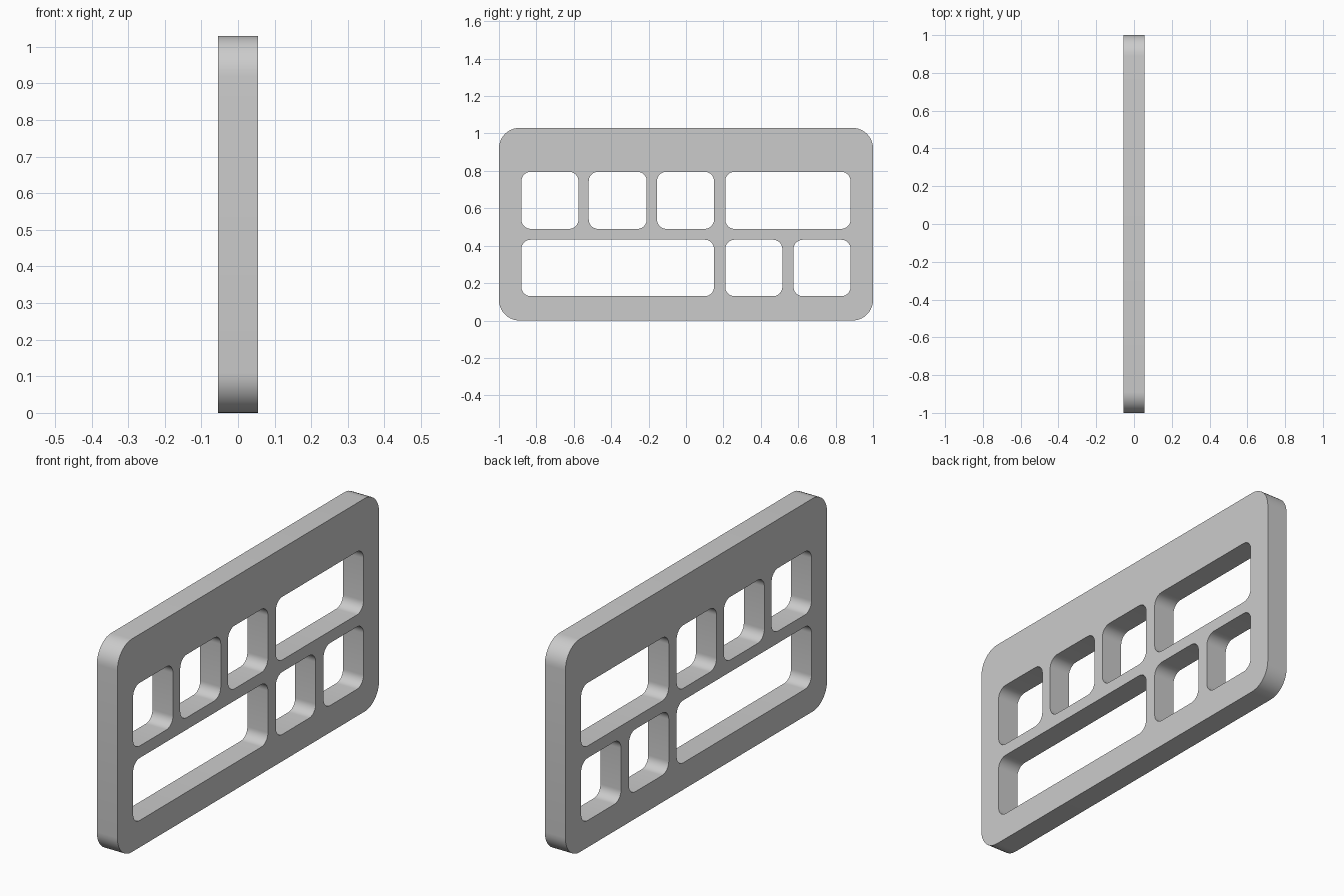
import bpy
import bmesh
from math import cos, sin, pi
from mathutils import Matrix

cube = bpy.data.objects.get("Cube")
if cube:
    bpy.data.objects.remove(cube, do_unlink=True)

THICKNESS = 0.11
HEIGHT = 1.03

grey = bpy.data.materials.new("plain_grey")
grey.use_nodes = True
colour = (0.6, 0.6, 0.6, 1)
grey.diffuse_color = colour
grey.node_tree.nodes["Principled BSDF"].inputs["Base Color"].default_value = colour


def rounded_outline(curve, left, right, bottom, top, radius, steps=10):
    """Add a closed rounded rectangle to a flat curve."""
    corners = [(right - radius, top - radius), (left + radius, top - radius),
               (left + radius, bottom + radius), (right - radius, bottom + radius)]
    points = []
    for quarter, (cx, cy) in enumerate(corners):
        for i in range(steps + 1):
            a = (quarter + i / steps) * pi / 2
            points.append((cx + radius * cos(a), cy + radius * sin(a), 0, 1))
    spline = curve.splines.new("POLY")
    spline.points.add(len(points) - 1)
    for point, co in zip(spline.points, points):
        point.co = co
    spline.use_cyclic_u = True


# Plate outline with its two rows of openings
curve = bpy.data.curves.new("plate_profile", "CURVE")
curve.dimensions = "2D"
curve.fill_mode = "BOTH"
curve.extrude = THICKNESS / 2
rounded_outline(curve, -1, 1, 0, HEIGHT, 0.11)

upper_row = [(-0.88, -0.575), (-0.52, -0.21), (-0.155, 0.15), (0.21, 0.88)]
lower_row = [(-0.88, 0.15), (0.21, 0.515), (0.575, 0.88)]
for row, bottom, top in ((upper_row, 0.49, 0.795), (lower_row, 0.13, 0.432)):
    for left, right in row:
        rounded_outline(curve, left, right, bottom, top, 0.05)

# Extrude, then stand the plate upright along y
profile = bpy.data.objects.new("plate_profile", curve)
bpy.context.collection.objects.link(profile)
bpy.context.view_layer.update()
mesh = bpy.data.meshes.new_from_object(
    profile.evaluated_get(bpy.context.evaluated_depsgraph_get()))
bpy.data.objects.remove(profile, do_unlink=True)
mesh.transform(Matrix(((0, 0, 1, 0), (1, 0, 0, 0), (0, 1, 0, 0), (0, 0, 0, 1))))

# Weld the caps to the walls
bm = bmesh.new()
bm.from_mesh(mesh)
bmesh.ops.remove_doubles(bm, verts=bm.verts, dist=0.0005)
bmesh.ops.recalc_face_normals(bm, faces=bm.faces)
bm.to_mesh(mesh)
bm.free()

plate = bpy.data.objects.new("slotted_plate", mesh)
bpy.context.collection.objects.link(plate)
mesh.materials.clear()
mesh.materials.append(grey)

bpy.ops.object.select_all(action="DESELECT")
plate.select_set(True)
bpy.context.view_layer.objects.active = plate
bpy.ops.object.shade_smooth_by_angle()
